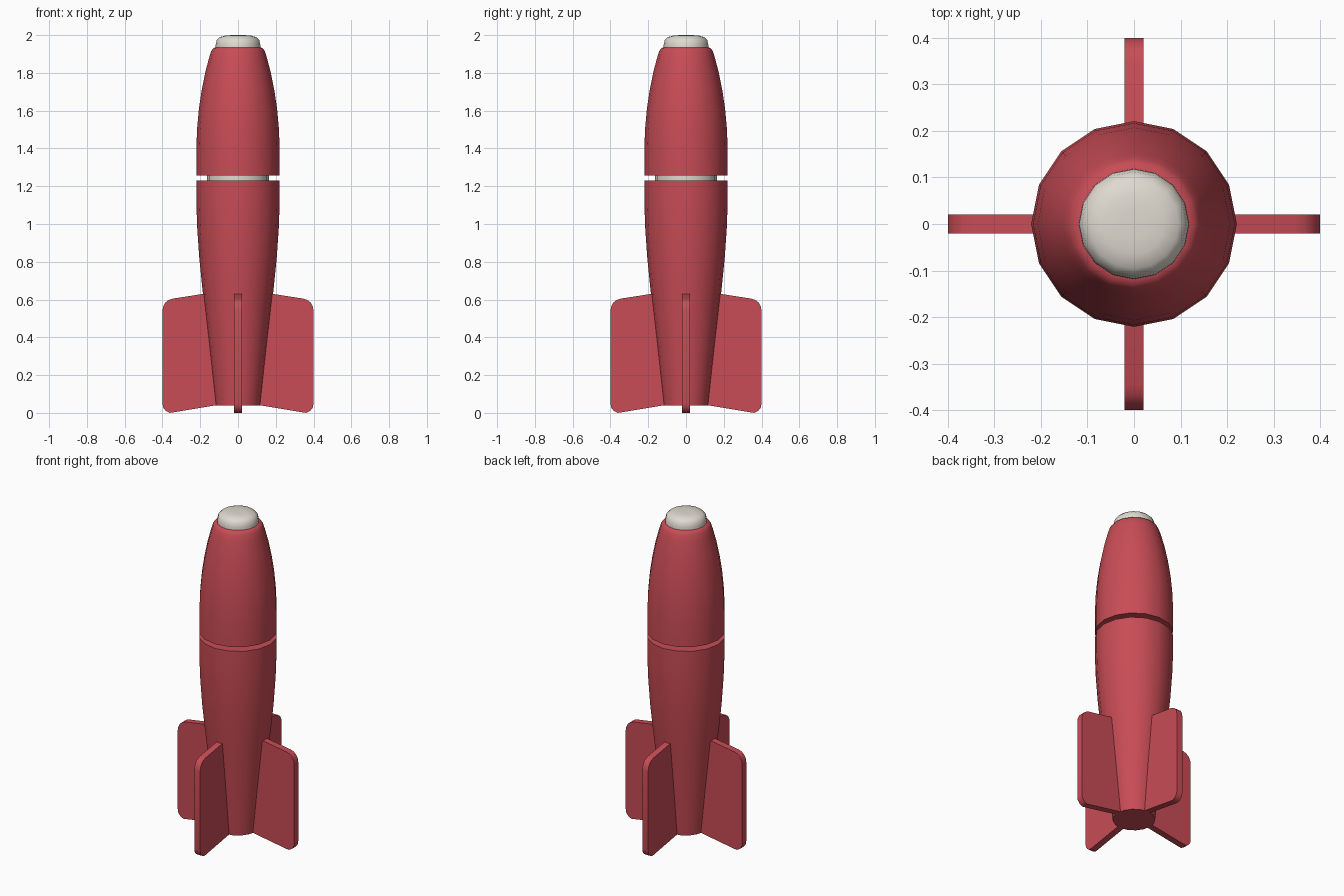
import bpy, bmesh, math

if "Cube" in bpy.data.objects:
    bpy.data.objects.remove(bpy.data.objects["Cube"])

def material(name, col):
    m = bpy.data.materials.new(name)
    m.diffuse_color = (*col, 1)
    m.use_nodes = True
    m.node_tree.nodes["Principled BSDF"].inputs["Base Color"].default_value = m.diffuse_color
    return m

RED = material("red paint", (0.58, 0.072, 0.092))
CREAM = material("warm grey", (0.74, 0.70, 0.63))
SIDES = 16

def finish(name, bm, mat, angle):
    bmesh.ops.recalc_face_normals(bm, faces=bm.faces)
    me = bpy.data.meshes.new(name)
    bm.to_mesh(me)
    bm.free()
    me.materials.append(mat)
    ob = bpy.data.objects.new(name, me)
    bpy.context.collection.objects.link(ob)
    bpy.ops.object.select_all(action='DESELECT')
    ob.select_set(True)
    bpy.context.view_layer.objects.active = ob
    bpy.ops.object.shade_smooth_by_angle(angle=math.radians(angle))
    return ob

def lathe(name, profile, mat, angle=40):
    """Closed 16-sided turned shape from (radius, height) points."""
    bm = bmesh.new()
    rings = [[bm.verts.new((r * math.cos(2 * math.pi * i / SIDES),
                            r * math.sin(2 * math.pi * i / SIDES), z))
              for i in range(SIDES)] for r, z in profile]
    for a, b in zip(rings, rings[1:]):
        for i in range(SIDES):
            j = (i + 1) % SIDES
            bm.faces.new((a[i], a[j], b[j], b[i]))
    bm.faces.new(rings[0])
    bm.faces.new(rings[-1])
    return finish(name, bm, mat, angle)

# Tapered lower body
lathe("lower_body", [(0.12, 0.04), (0.148, 0.3), (0.174, 0.53), (0.19, 0.67),
                     (0.205, 0.82), (0.216, 0.98), (0.221, 1.12), (0.221, 1.23)], RED)
# Connecting core visible in the gap
lathe("middle_core", [(0.165, 1.2), (0.165, 1.28)], CREAM)
# Upper body narrowing to the nose
lathe("upper_body", [(0.221, 1.257), (0.221, 1.38), (0.217, 1.5), (0.207, 1.61),
                     (0.192, 1.71), (0.174, 1.8), (0.153, 1.88), (0.142, 1.915),
                     (0.132, 1.93), (0.118, 1.935)], RED, 50)
# Rounded nose cap
lathe("nose_cap", [(0.119, 1.92), (0.118, 1.95), (0.112, 1.975), (0.096, 1.99),
                   (0.065, 1.998), (0.03, 2.0)], CREAM, 60)

# Four rounded fins
OUTLINE = [(0.1, 0.043), (0.34, 0.003), (0.362, 0.002), (0.382, 0.01), (0.396, 0.028),
           (0.4, 0.05), (0.4, 0.54), (0.396, 0.563), (0.384, 0.585), (0.367, 0.598),
           (0.345, 0.605), (0.1, 0.643)]
OUTLINE = [(x, 0.0 if z < 0.003 else z) for x, z in OUTLINE]
for k, side in enumerate(("right", "back", "left", "front")):
    bm = bmesh.new()
    face = bm.faces.new([bm.verts.new((x, -0.02, z)) for x, z in OUTLINE])
    ext = bmesh.ops.extrude_face_region(bm, geom=[face])
    bmesh.ops.translate(bm, vec=(0, 0.04, 0),
                        verts=[v for v in ext["geom"] if isinstance(v, bmesh.types.BMVert)])
    fin = finish(side + "_fin", bm, RED, 35)
    fin.rotation_euler.z = k * math.pi / 2
